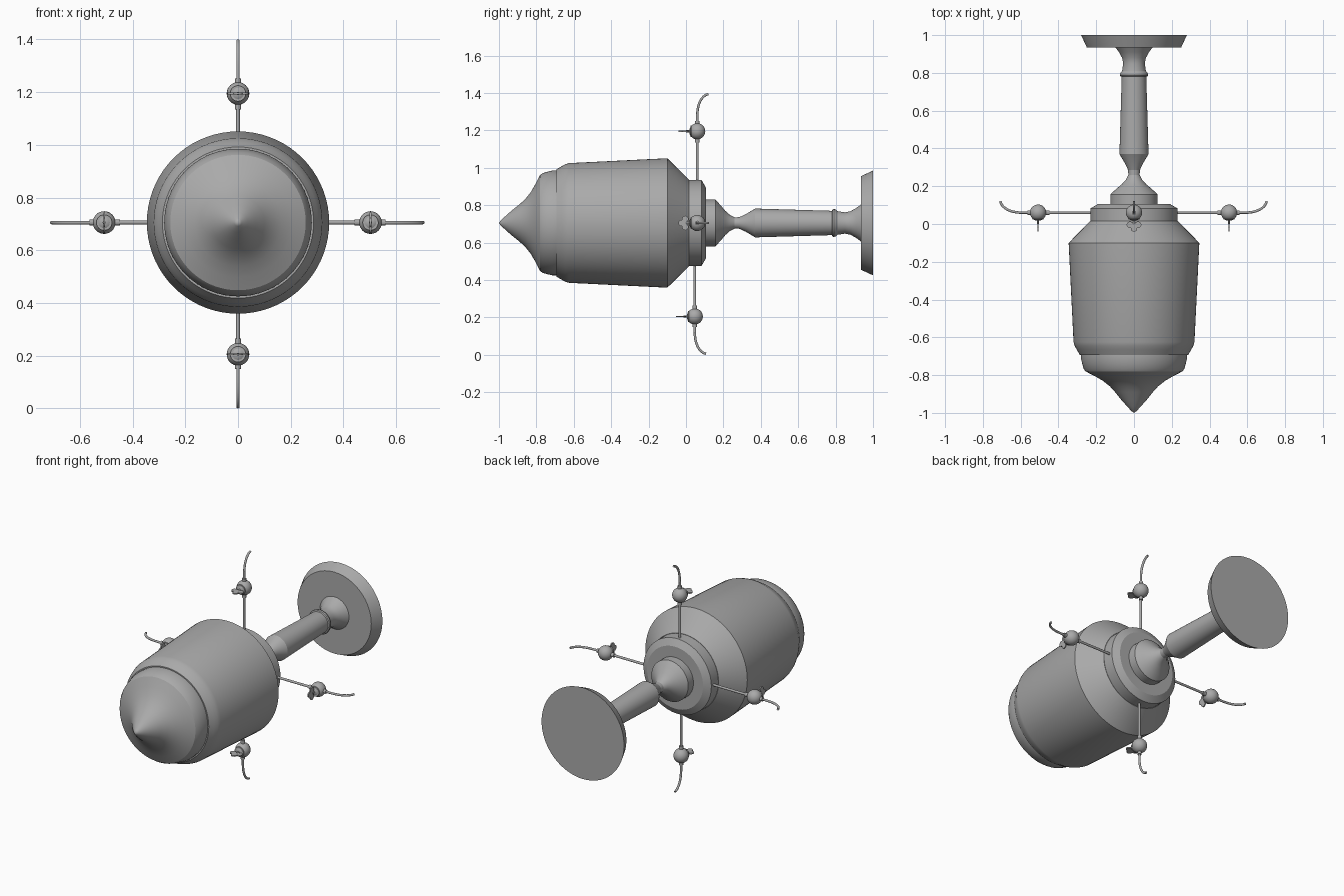
import bpy, bmesh
from math import pi, sin, cos
from mathutils import Vector, Matrix

cube = bpy.data.objects.get("Cube")
if cube:
    bpy.data.objects.remove(cube)

AXIS = 0.705

grey = bpy.data.materials.new("plain grey")
grey.use_nodes = True
COLOUR = (0.4, 0.4, 0.4, 1)
grey.diffuse_color = COLOUR
grey.node_tree.nodes["Principled BSDF"].inputs["Base Color"].default_value = COLOUR


def finish(bm, name, angle=0.5):
    bmesh.ops.recalc_face_normals(bm, faces=bm.faces)
    mesh = bpy.data.meshes.new(name)
    bm.to_mesh(mesh)
    bm.free()
    mesh.materials.append(grey)
    ob = bpy.data.objects.new(name, mesh)
    bpy.context.collection.objects.link(ob)
    bpy.ops.object.select_all(action="DESELECT")
    ob.select_set(True)
    bpy.context.view_layer.objects.active = ob
    bpy.ops.object.shade_smooth_by_angle(angle=angle)
    return ob


def lathe(name, profile, segments=72, angle=0.35):
    """Turn (y, radius) points about the long axis."""
    bm = bmesh.new()
    pts = [bm.verts.new((r, y, 0)) for y, r in profile]
    edges = [bm.edges.new(pair) for pair in zip(pts, pts[1:])]
    bmesh.ops.spin(bm, geom=pts + edges, cent=(0, 0, 0), axis=(0, 1, 0),
                   angle=2 * pi, steps=segments)
    bmesh.ops.remove_doubles(bm, verts=bm.verts, dist=1e-5)
    bmesh.ops.translate(bm, verts=bm.verts, vec=(0, 0, AXIS))
    return finish(bm, name, angle)


def tube(bm, path, radius, sides=12):
    """Sweep a circle along a path lying in the y-z plane."""
    rings = []
    for i, p in enumerate(path):
        t = (path[min(i + 1, len(path) - 1)] - path[max(i - 1, 0)]).normalized()
        side = Vector((1, 0, 0))
        up = t.cross(side)
        rings.append([bm.verts.new(p + radius * (cos(a) * side + sin(a) * up))
                      for a in (2 * pi * k / sides for k in range(sides))])
    for a, b in zip(rings, rings[1:]):
        for k in range(sides):
            j = (k + 1) % sides
            bm.faces.new((a[k], a[j], b[j], b[k]))
    bm.faces.new(rings[0])
    bm.faces.new(rings[-1])


# Turned body, nose first
lathe("nose_cone", [(-1, 0), (-0.99, 0.014), (-0.965, 0.037), (-0.93, 0.068),
                    (-0.89, 0.1), (-0.86, 0.127), (-0.83, 0.165),
                    (-0.805, 0.208), (-0.78, 0.257), (-0.78, 0)])
lathe("nose_band", [(-0.78, 0), (-0.78, 0.257), (-0.765, 0.267), (-0.74, 0.274),
                    (-0.715, 0.28), (-0.693, 0.28), (-0.693, 0)])
lathe("barrel", [(-0.693, 0), (-0.693, 0.287), (-0.665, 0.303), (-0.645, 0.314),
                 (-0.625, 0.32), (-0.1, 0.346), (0.015, 0.232), (0.015, 0)])
lathe("flange", [(0.013, 0), (0.013, 0.23), (0.083, 0.23), (0.106, 0.19), (0.106, 0)])
lathe("hub", [(0.106, 0), (0.106, 0.125), (0.157, 0.125), (0.185, 0.095),
              (0.21, 0.065), (0.235, 0.043), (0.26, 0.03), (0.285, 0.031),
              (0.32, 0.047), (0.37, 0.077), (0.37, 0)])
lathe("stem", [(0.37, 0), (0.37, 0.077), (0.78, 0.065), (0.783, 0.072), (0.79, 0.075),
               (0.8, 0.072), (0.81, 0.063), (0.85, 0.057), (0.88, 0.063),
               (0.91, 0.08), (0.937, 0.1), (0.937, 0)])
lathe("foot", [(0.935, 0), (0.935, 0.25), (1, 0.28), (1, 0)])


# Four taps around the flange: each is built pointing up, then turned
def tap(name, turn, reach, y):
    place = (Matrix.Translation((0, 0, AXIS)) @ Matrix.Rotation(turn, 4, "Y"))

    def add(part, bm):
        bm.transform(place)
        finish(bm, name + "_" + part)

    # Feed pipe with a collar on each side of the ball
    bm = bmesh.new()
    tube(bm, [Vector((0, y, 0.2)), Vector((0, y, reach))], 0.007)
    tube(bm, [Vector((0, y, reach - 0.06)), Vector((0, y, reach + 0.056))], 0.012)
    add("pipe", bm)

    # Curved spout
    bm = bmesh.new()
    bend = [Vector((0, y + 0.068 * (1 - cos(a)) ** 1.1, reach + 0.08 + 0.12 * sin(a)))
            for a in (pi / 2 * 0.93 * k / 8 for k in range(9))]
    tube(bm, [Vector((0, y, reach + 0.02))] + bend, 0.0065)
    add("spout", bm)

    # Ball valve with a round cap at the front
    bm = bmesh.new()
    bmesh.ops.create_uvsphere(bm, u_segments=24, v_segments=16, radius=0.043,
                              matrix=Matrix.Translation((0, y, reach)))
    add("ball", bm)
    bm = bmesh.new()
    tube(bm, [Vector((0, y, reach)), Vector((0, y - 0.037, reach))], 0.03, 24)
    add("cap", bm)

    # Flat three-lobed key
    bm = bmesh.new()
    for dx, dy in ((-0.022, -0.064), (0.022, -0.064), (0, -0.084), (0, -0.064)):
        bmesh.ops.create_cone(bm, cap_ends=True, segments=20, radius1=0.017,
                              radius2=0.017, depth=0.007,
                              matrix=Matrix.Translation((dx, y + dy, reach)))
    tube(bm, [Vector((0, y, reach)), Vector((0, y - 0.06, reach))], 0.006)
    add("key", bm)


for name, turn, reach, y in (("top_tap", 0, 0.49, 0.06),
                             ("left_tap", pi / 2, 0.503, 0.06),
                             ("bottom_tap", pi, 0.5, 0.047),
                             ("right_tap", -pi / 2, 0.508, 0.06)):
    tap(name, turn, reach, y)
